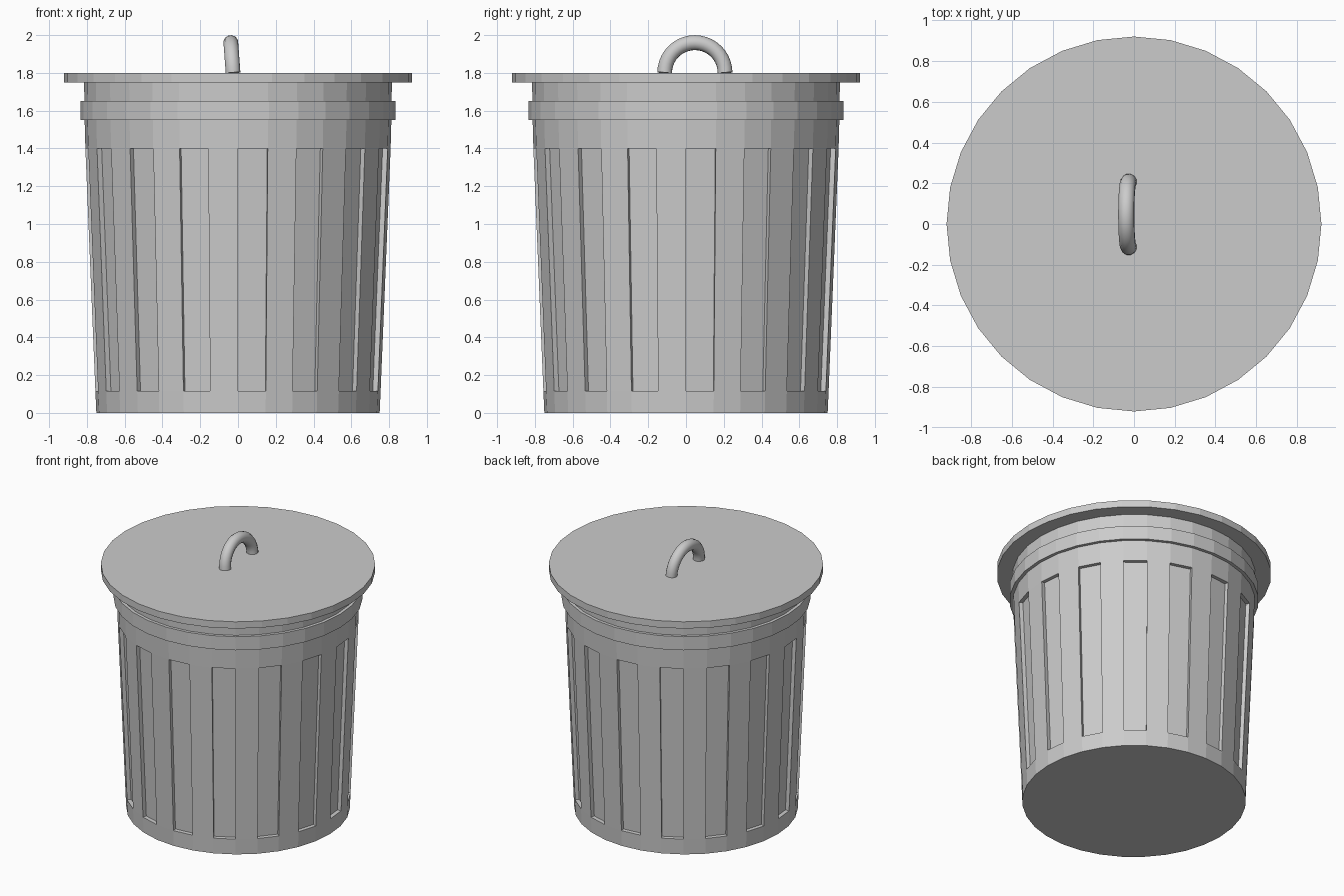
import bpy, bmesh
from math import sin, cos, pi

if "Cube" in bpy.data.objects:
    bpy.data.objects.remove(bpy.data.objects["Cube"])

SIDES = 32


def lathe(name, profile, recess_row=None, depth=0.0):
    """Revolve (radius, z) points into a closed flat-shaded solid.
    Every other face of recess_row is pushed inwards as a panel."""
    bm = bmesh.new()
    rings = [[bm.verts.new((r * cos(2 * pi * i / SIDES), r * sin(2 * pi * i / SIDES), z))
              for i in range(SIDES)] for r, z in profile]
    panels = []
    for row, (a, b) in enumerate(zip(rings, rings[1:])):
        for i in range(SIDES):
            j = (i + 1) % SIDES
            f = bm.faces.new((a[i], a[j], b[j], b[i]))
            if row == recess_row and i % 2 == 0:
                panels.append(f)
    bm.faces.new(rings[0][::-1])
    bm.faces.new(rings[-1])
    bm.normal_update()
    if panels:
        for f in bmesh.ops.extrude_discrete_faces(bm, faces=panels)["faces"]:
            f.normal_update()
            bmesh.ops.translate(bm, verts=f.verts[:], vec=-depth * f.normal)
    mesh = bpy.data.meshes.new(name)
    bm.to_mesh(mesh)
    bm.free()
    obj = bpy.data.objects.new(name, mesh)
    bpy.context.collection.objects.link(obj)
    return obj


# Tapered bin with recessed panels and a raised band
lathe("bin_body", [(0.75, 0), (0.755, 0.115), (0.808, 1.4), (0.812, 1.55),
                   (0.835, 1.55), (0.835, 1.65), (0.813, 1.65), (0.815, 1.75)],
      recess_row=1, depth=0.028)

# Flat lid
lathe("lid", [(0.92, 1.75), (0.92, 1.8)])

# Arched lid handle, leaning slightly to the left
curve = bpy.data.curves.new("lid_handle", "CURVE")
curve.dimensions = "3D"
curve.bevel_depth = 0.04
curve.bevel_resolution = 4
curve.use_fill_caps = True
spline = curve.splines.new("POLY")
STEPS = 20
spline.points.add(STEPS)
for k, p in enumerate(spline.points):
    a = pi * k / STEPS
    p.co = (-0.026 - 0.012 * sin(a), 0.047 + 0.16 * cos(a), 1.8 + 0.16 * sin(a), 1)
    spline.use_smooth = True
handle = bpy.data.objects.new("lid_handle", curve)
bpy.context.collection.objects.link(handle)
